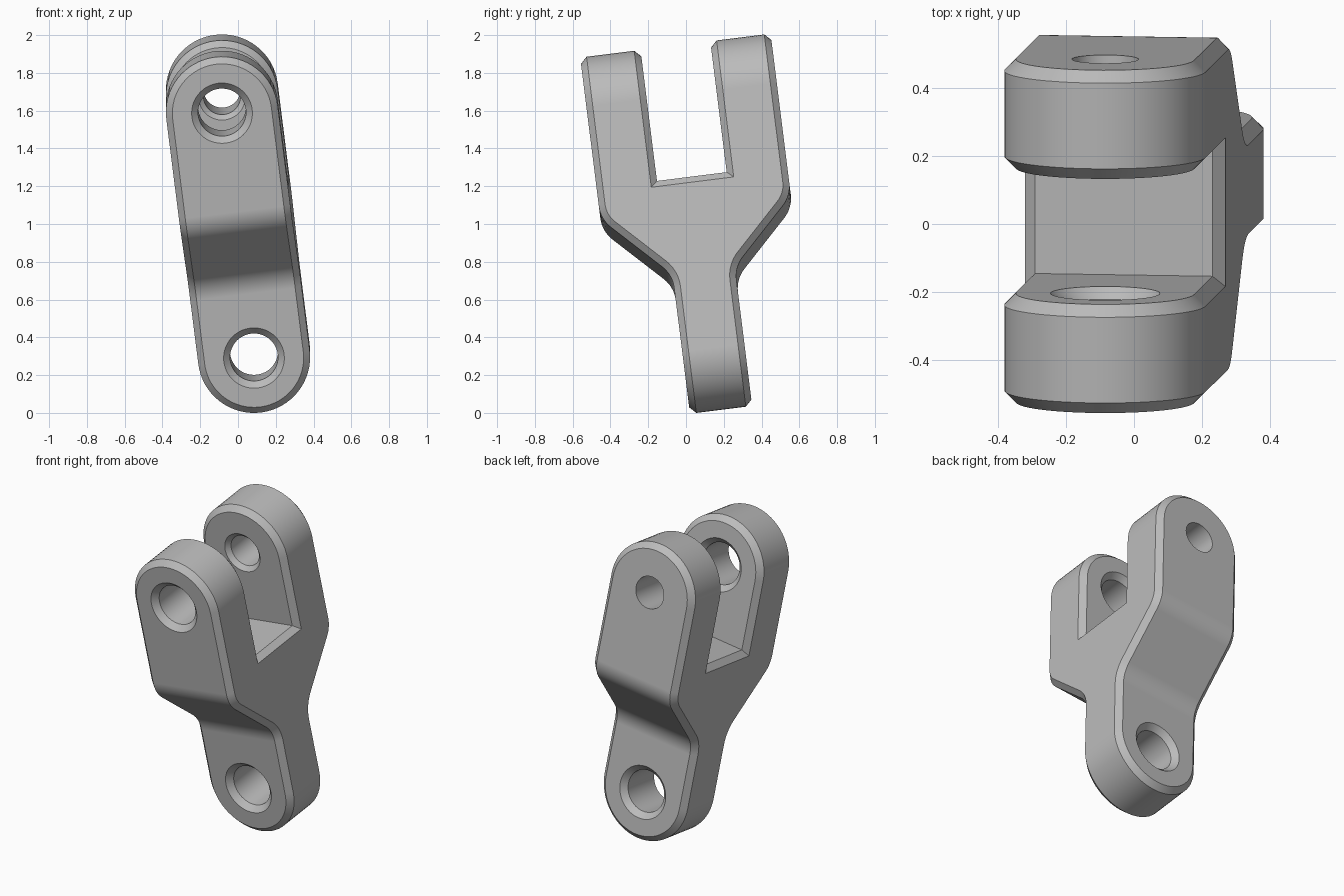
import bpy, bmesh, math
from mathutils import Matrix, Vector

cube = bpy.data.objects.get("Cube")
if cube:
    bpy.data.objects.remove(cube)

R = 0.297                 # half width and end radius
CHAMFER = 0.034
TOP, LOW = 0.653, -0.707  # heights of the two pin holes
SHANK, GAP, OUTER = 0.166, 0.186, 0.508
TILT = math.radians(7.15)


def new_object(name, bm):
    bmesh.ops.recalc_face_normals(bm, faces=bm.faces)
    mesh = bpy.data.meshes.new(name)
    bm.to_mesh(mesh)
    bm.free()
    obj = bpy.data.objects.new(name, mesh)
    bpy.context.collection.objects.link(obj)
    return obj


def prism(name, points, offset):
    """Closed outline extruded from -offset to +offset."""
    bm = bmesh.new()
    face = bm.faces.new([bm.verts.new(Vector(p) - offset) for p in points])
    grown = bmesh.ops.extrude_face_region(bm, geom=[face])["geom"]
    verts = [g for g in grown if isinstance(g, bmesh.types.BMVert)]
    bmesh.ops.translate(bm, verts=verts, vec=offset * 2)
    return new_object(name, bm)


def fillet(before, corner, after, radius, steps=8):
    """Arc points that round one corner of a 2D outline."""
    p = Vector(corner)
    d1, d2 = (Vector(before) - p).normalized(), (Vector(after) - p).normalized()
    half = d1.angle(d2) / 2
    centre = p + (d1 + d2).normalized() * radius / math.sin(half)
    start = p + d1 * radius / math.tan(half) - centre
    end = p + d2 * radius / math.tan(half) - centre
    turn = start.angle_signed(end)
    return [tuple(centre + Matrix.Rotation(-turn * i / steps, 2) @ start)
            for i in range(steps + 1)]


def boolean(obj, cutter, operation):
    mod = obj.modifiers.new("cut", "BOOLEAN")
    mod.object, mod.operation, mod.solver = cutter, operation, "EXACT"
    bpy.context.view_layer.update()
    graph = bpy.context.evaluated_depsgraph_get()
    mesh = bpy.data.meshes.new_from_object(obj.evaluated_get(graph))
    obj.modifiers.clear()
    obj.data = mesh
    bpy.data.objects.remove(cutter)


def hole_cutter(height, y0, y1, radius, sink0, sink1):
    """Pin hole along y with an optional countersink at each face."""
    over = 0.04
    rings = [(y0 - over, radius + (sink0 + over if sink0 else 0)),
             (y0 + sink0, radius), (y1 - sink1, radius),
             (y1 + over, radius + (sink1 + over if sink1 else 0))]
    bm = bmesh.new()
    loops = []
    n = 48
    for y, r in rings:
        loops.append([bm.verts.new((r * math.cos(math.tau * i / n), y,
                                    height + r * math.sin(math.tau * i / n)))
                      for i in range(n)])
    for a, b in zip(loops, loops[1:]):
        for i in range(n):
            j = (i + 1) % n
            bm.faces.new((a[i], a[j], b[j], b[i]))
    bm.faces.new(loops[0])
    bm.faces.new(loops[-1])
    return new_object("hole_cutter", bm)


# Forked side profile, right half then mirrored
foot, knee, hip, tip = (SHANK, -1.3), (SHANK, -0.292), (OUTER, 0.05), (OUTER, 1.3)
half = [foot, *fillet(foot, knee, hip, 0.17), *fillet(knee, hip, tip, 0.17), tip,
        (GAP, 1.3), (GAP, 0.215)]
profile = half + [(-y, z) for y, z in reversed(half)]
link = prism("fork_link", [(0, y, z) for y, z in profile], Vector((0.5, 0, 0)))

# Round-ended front outline trims the fork
arc = [math.pi * i / 32 for i in range(33)]
stadium = [(R * math.cos(t), 0, TOP + R * math.sin(t)) for t in arc]
stadium += [(-R * math.cos(t), 0, LOW - R * math.sin(t)) for t in arc]
boolean(link, prism("outline_cutter", stadium, Vector((0, 0.9, 0))), "INTERSECT")

# Chamfer the outer edges only, leaving the slot corners sharp
bm = bmesh.new()
bm.from_mesh(link.data)
bmesh.ops.remove_doubles(bm, verts=bm.verts, dist=1e-5)
edges = [e for e in bm.edges if len(e.link_faces) == 2 and e.is_convex
         and e.calc_face_angle() > math.radians(60)]
bmesh.ops.bevel(bm, geom=edges, offset=CHAMFER, offset_type="OFFSET",
                segments=1, profile=0.5, affect="EDGES", clamp_overlap=False)
bm.to_mesh(link.data)
bm.free()

# Pin holes: shank, front prong, and the narrower back prong
for spec in ((LOW, -SHANK, SHANK, 0.127, CHAMFER, CHAMFER),
             (TOP, -OUTER, -GAP, 0.127, CHAMFER, CHAMFER),
             (TOP, GAP, OUTER, 0.098, 0.026, 0)):
    boolean(link, hole_cutter(*spec), "DIFFERENCE")

# Lean the link, then centre it on the ground
lean = Matrix.Rotation(TILT, 4, "X") @ Matrix.Rotation(-TILT, 4, "Y")
link.data.transform(lean)
lows = [min(v.co[k] for v in link.data.vertices) for k in range(3)]
highs = [max(v.co[k] for v in link.data.vertices) for k in range(3)]
link.data.transform(Matrix.Translation((-(lows[0] + highs[0]) / 2,
                                        -(lows[1] + highs[1]) / 2, -lows[2])))

# Plain grey metal
grey = bpy.data.materials.new("grey_metal")
grey.use_nodes = True
colour = (0.5, 0.5, 0.5, 1)
grey.diffuse_color = colour
grey.node_tree.nodes["Principled BSDF"].inputs["Base Color"].default_value = colour
link.data.materials.clear()
link.data.materials.append(grey)

bpy.ops.object.select_all(action="DESELECT")
link.select_set(True)
bpy.context.view_layer.objects.active = link
bpy.ops.object.shade_smooth_by_angle(angle=math.radians(30))
normals = link.modifiers.new("even_normals", "WEIGHTED_NORMAL")
normals.keep_sharp = True
